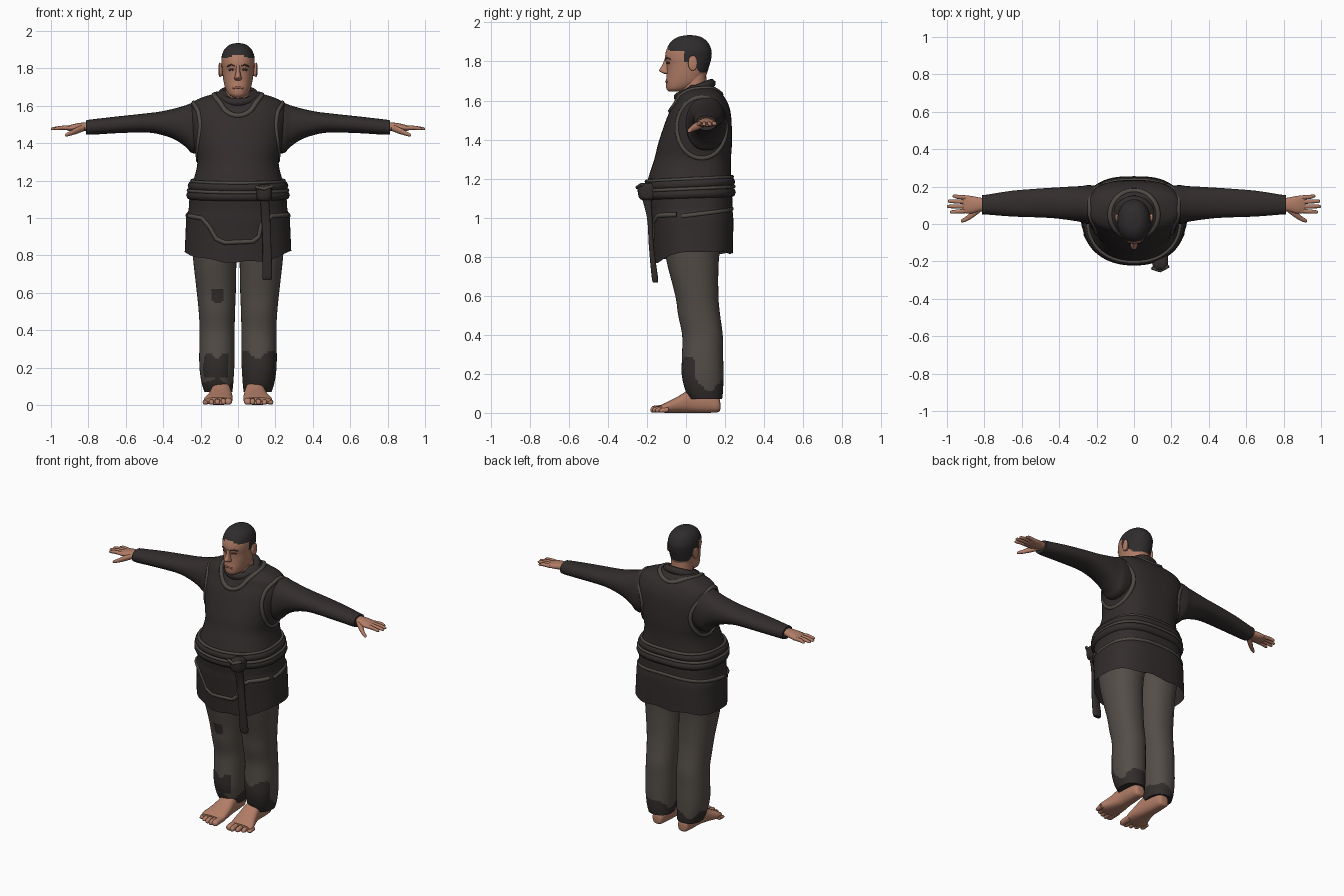
import bpy, math
from mathutils import Vector
from mathutils.bvhtree import BVHTree

if "Cube" in bpy.data.objects:
    bpy.data.objects.remove(bpy.data.objects["Cube"])

def material(name, r, g, b):
    m = bpy.data.materials.new(name)
    m.diffuse_color = (r, g, b, 1)
    m.use_nodes = True
    m.node_tree.nodes["Principled BSDF"].inputs["Base Color"].default_value = m.diffuse_color
    return m

CLOTH = material("dark cloth", .033, .026, .026)
TRIM = material("trim", .075, .067, .058)
PANTS = material("trousers cloth", .088, .075, .064)
PATCH = material("patch cloth", .032, .027, .025)
SKIN = material("skin", .44, .205, .135)
HAIR = material("hair", .028, .025, .025)
LIP = material("lips", .30, .11, .08)
EYE = material("eyes", .06, .035, .028)

AXIS = {'z': lambda p, a, b: (a, b, p), 'x': lambda p, a, b: (p, a, b), 'y': lambda p, a, b: (a, p, b)}

def spow(v, e):
    return math.copysign(abs(v) ** e, v)

def loft(name, axis, secs, mats, rule=None, seg=32, sub=4, n=2.2, nb=None, cap=True, mirror=False):
    """Skin superellipse sections (position, a_min, a_max, b_min, b_max), smoothed along the axis."""
    nb = nb or n
    P = [secs[0]] + list(secs) + [secs[-1]]
    rows = []
    for i in range(1, len(P) - 2):
        for k in range(sub):
            t = k / sub
            rows.append([.5 * (2*b + (c-a)*t + (2*a-5*b+4*c-d)*t*t + (3*b-a-3*c+d)*t**3)
                         for a, b, c, d in zip(P[i-1], P[i], P[i+1], P[i+2])])
    rows.append(list(secs[-1]))
    verts, faces = [], []
    for p, a0, a1, b0, b1 in rows:
        for j in range(seg):
            th = 2 * math.pi * j / seg
            e = 2 / (nb if math.sin(th) > 0 else n)
            a = (a0+a1)/2 + (a1-a0)/2 * spow(math.cos(th), e)
            b = (b0+b1)/2 + (b1-b0)/2 * spow(math.sin(th), e)
            verts.append(AXIS[axis](p, a, b))
    for i in range(len(rows) - 1):
        for j in range(seg):
            k = (j + 1) % seg
            faces.append((i*seg+j, i*seg+k, (i+1)*seg+k, (i+1)*seg+j))
    if cap:
        faces += [tuple(range(seg))[::-1], tuple(range(len(verts) - seg, len(verts)))]
    # keep normals outward whichever axis or direction is used
    if (axis == 'y') != (secs[0][0] > secs[-1][0]):
        faces = [f[::-1] for f in faces]
    me = bpy.data.meshes.new(name)
    me.from_pydata(verts, [], faces)
    for m in mats:
        me.materials.append(m)
    if rule:
        for f in me.polygons:
            f.material_index = rule(f.center)
    ob = bpy.data.objects.new(name, me)
    bpy.context.collection.objects.link(ob)
    if mirror:
        md = ob.modifiers.new("mirror", 'MIRROR')
        md.use_axis = (True, False, False)
    return ob

def strip(name, pts, radius, mat, closed=False):
    """Round cord along a path."""
    cu = bpy.data.curves.new(name, 'CURVE')
    cu.dimensions = '3D'
    cu.bevel_depth, cu.bevel_resolution, cu.use_fill_caps = radius, 2, True
    sp = cu.splines.new('POLY')
    sp.points.add(len(pts) - 1)
    for q, p in zip(sp.points, pts):
        q.co = (*p, 1)
    sp.use_cyclic_u = closed
    cu.materials.append(mat)
    ob = bpy.data.objects.new(name, cu)
    bpy.context.collection.objects.link(ob)

def tree(ob):
    return BVHTree.FromPolygons([v.co.copy() for v in ob.data.vertices], [tuple(f.vertices) for f in ob.data.polygons])

def cast(bvh, rays, lift=0):
    """Project rays (origin, direction) on a surface; lift moves back against the ray."""
    out = []
    for o, d in rays:
        d = Vector(d).normalized()
        hit = bvh.ray_cast(Vector(o), d)[0]
        if hit:
            out.append(hit - d * lift)
    return out

def dense(pts, k=6):
    return [Vector(a).lerp(Vector(b), i / k) for a, b in zip(pts, pts[1:]) for i in range(k)] + [Vector(pts[-1])]

def circle(n=64, a0=0, a1=2*math.pi):
    return [a0 + (a1 - a0) * i / n for i in range(n)]

# ---- tunic body
T = [(.80, .285, -.168, .24), (.92, .28, -.18, .242), (1.0, .277, -.19, .242), (1.04, .265, -.192, .238),
     (1.10, .260, -.20, .237), (1.17, .25, -.2, .233), (1.23, .23, -.185, .23), (1.30, .217, -.162, .23),
     (1.37, .23, -.145, .235), (1.45, .248, -.12, .235), (1.53, .26, -.09, .23), (1.58, .257, -.062, .217),
     (1.62, .238, -.043, .195), (1.645, .19, -.02, .17), (1.665, .125, 0, .15), (1.68, .085, .01, .13)]
tunic = loft("tunic", 'z', [(z, -w, w, f, b) for z, w, f, b in T], [CLOTH], seg=64, n=2.2, nb=2.8, cap=False)
for v in tunic.data.vertices:            # wavy hem, lower at the front
    t = max(0, (1.0 - v.co.z) / .2)
    v.co.z += t * (.02 - .058 * max(0, -v.co.y / .17) ** 1.5 + .006 * math.sin(31 * v.co.x))
body = tree(tunic)

def around(z, tilt, lift, angs):
    return cast(body, [((0, .02, z + tilt * math.sin(a)), (math.cos(a), math.sin(a), 0)) for a in angs], -lift)

# belt: two wraps, edge cords, knot and hanging end
strip("belt_upper", around(1.172, .012, -.006, circle()), .026, CLOTH, True)
strip("belt_lower", around(1.122, .008, -.006, circle()), .026, CLOTH, True)
strip("belt_top_edge", around(1.198, .012, .006, circle()), .009, TRIM, True)
strip("belt_middle_edge", around(1.148, .012, .012, circle()), .009, TRIM, True)
loft("belt_knot", 'z', [(1.09, .115, .165, -.225, -.17), (1.105, .10, .18, -.242, -.15),
     (1.16, .10, .182, -.248, -.15), (1.178, .12, .165, -.23, -.17)], [CLOTH], n=2.8)
loft("belt_end", 'z', [(.668, .14, .172, -.165, -.148), (.69, .13, .182, -.175, -.143), (.85, .132, .178, -.19, -.165),
     (1.0, .125, .172, -.2, -.172), (1.12, .118, .165, -.232, -.18)], [CLOTH], n=3.5)
strip("knot_cord", [(.095, -.235, 1.165), (.14, -.25, 1.155), (.185, -.225, 1.17)], .009, TRIM)

# tunic trims: neckline, armholes, pocket flap, back seam
strip("neckline_trim", cast(body, [((.128 * math.cos(a), .05 + .128 * math.sin(a), 3), (0, 0, -1)) for a in circle()], -.006),
      .014, TRIM, True)
for s, side in ((-1, "left"), (1, "right")):
    strip(side + "_armhole_trim", cast(body, [((s, .08 + .125 * math.cos(a), 1.46 + .155 * math.sin(a)), (-s, 0, 0))
          for a in circle()], -.006), .013, TRIM, True)
flap = [(-.26, 1.01), (-.19, .998), (-.15, .95), (-.115, .888), (-.07, .868), (.08, .875), (.11, .9), (.125, .97),
        (.18, 1.01), (.26, 1.015)]
strip("pocket_trim", cast(body, [((p.x, -1, p.y), (0, 1, 0)) for p in dense(flap)], -.005), .013, TRIM)
strip("back_seam", around(1.012, .034, -.005, circle(40, -.15, math.pi + .2)), .012, TRIM)
strip("collar", [(.09 * math.cos(a), .045 + .085 * math.sin(a), 1.653 + .035 * math.sin(a)) for a in circle(48)],
      .023, CLOTH, True)

# ---- sleeves
loft("sleeves", 'x', [(.17, .02, .2, 1.36, 1.61), (.24, .0, .208, 1.345, 1.615), (.28, .01, .203, 1.38, 1.602),
     (.34, .02, .2, 1.42, 1.585), (.42, .03, .195, 1.447, 1.568), (.5, .035, .19, 1.457, 1.558),
     (.65, .04, .178, 1.453, 1.542), (.78, .05, .158, 1.445, 1.527), (.812, .052, .155, 1.447, 1.522)],
     [CLOTH], mirror=True)

# ---- hands
loft("palms", 'x', [(.79, .07, .137, 1.465, 1.512), (.83, .066, .142, 1.466, 1.51), (.87, .056, .15, 1.464, 1.504),
     (.905, .058, .152, 1.466, 1.494), (.918, .065, .147, 1.47, 1.488)], [SKIN], seg=24, mirror=True)
for i, (y, tip, drift) in enumerate(((.07, .985, -.006), (.094, 1.0, 0), (.118, .995, .004), (.141, .97, .008))):
    secs = [(.89, y, .012, 1.481, .011), (.94, y + drift * .5, .011, 1.482, .011),
            (tip - .01, y + drift, .009, 1.477, .008), (tip, y + drift, .004, 1.476, .003)]
    loft("finger_%d" % (i + 1), 'x', [(x, c - r, c + r, z - h, z + h) for x, c, r, z, h in secs], [SKIN],
         seg=12, mirror=True)
loft("thumb", 'x', [(.82, .065, .105, 1.465, 1.5), (.86, .035, .075, 1.45, 1.486), (.895, .015, .043, 1.44, 1.466),
     (.918, .008, .028, 1.435, 1.453), (.925, .012, .02, 1.438, 1.445)], [SKIN], seg=14, mirror=True)

# ---- trousers with worn patches
LEG = [(.92, .0, .25, -.12, .19), (.78, .008, .24, -.10, .168), (.6, .012, .22, -.055, .166), (.5, .016, .21, -.04, .175),
       (.4, .018, .205, -.02, .188), (.3, .018, .207, -.02, .19), (.2, .02, .206, -.022, .192),
       (.12, .025, .195, -.005, .19), (.07, .03, .18, .018, .185)]

def left_patch(c):
    knee = c.y < .05 and ((c.x + .11) / .037) ** 2 + ((c.z - .585) / .04) ** 2 < 1
    shin = c.y < .06 and -.185 < c.x < -.055 and .15 < c.z < .265 + .015 * math.sin(70 * c.x)
    return int(knee or shin or c.z < .125 + .02 * math.sin(40 * c.x + 25 * c.y))

def right_patch(c):
    top = .27 + .02 * math.sin(45 * c.x) if c.y < .045 else .14 + .03 * math.sin(40 * c.y)
    return int(c.z < top)

loft("right_trouser_leg", 'z', LEG, [PANTS, PATCH], right_patch, seg=56, sub=8)
loft("left_trouser_leg", 'z', [(z, -b, -a, c, d) for z, a, b, c, d in LEG], [PANTS, PATCH], left_patch, seg=56, sub=8)

# ---- feet and toes
loft("feet", 'y', [(.176, .08, .105, .02, .05), (.165, .058, .128, .004, .08), (.10, .045, .138, 0, .125),
     (.03, .038, .142, 0, .125), (-.04, .03, .16, 0, .085), (-.10, .03, .182, 0, .055), (-.128, .038, .175, .003, .04)],
     [SKIN], n=2.5, mirror=True)
for i in range(5):
    x, r, tip = .052 + .032 * i - (.006 if i else 0) , (.021 if i == 0 else .0145), -.182 + (.003, .0, .01, .024, .042)[i]
    h = .042 - .003 * i
    loft("toe_%d" % (i + 1), 'y', [(-.09, x - r, x + r, .004, h), (tip + .02, x - r, x + r, .001, h - .004),
         (tip + .004, x - r * .75, x + r * .75, .004, h - .012), (tip, x - r * .3, x + r * .3, .01, h - .02)],
         [SKIN], seg=14, mirror=True)

# ---- head with close-cropped hair
def hairline(c):
    if c.y < -.012:
        line = 1.862 - .15 * max(0, .05 - abs(abs(c.x) - .07)) + .01 * (abs(c.x) < .03)
    elif c.y < .02:
        line = 1.80
    else:
        line = max(1.742, 1.80 - (c.y - .02) * 1.1)
    return int(c.z > line)

H = [(1.645, .028, -.088, -.02), (1.66, .05, -.1, .03), (1.69, .067, -.103, .085), (1.73, .077, -.099, .104),
     (1.78, .084, -.099, .12), (1.82, .088, -.107, .13), (1.86, .088, -.1, .13), (1.90, .073, -.078, .11),
     (1.926, .044, -.04, .075), (1.935, .008, .01, .03)]
head = loft("head", 'z', [(z, -w, w, f, b) for z, w, f, b in H], [SKIN, HAIR], hairline, seg=72, sub=7, n=2.1)
loft("neck", 'z', [(1.58, -.076, .076, -.03, .125), (1.66, -.068, .068, -.028, .108), (1.74, -.064, .064, -.01, .103)], [SKIN])
loft("nose", 'z', [(1.735, -.012, .012, -.108, -.08), (1.743, -.021, .021, -.125, -.07), (1.755, -.018, .018, -.138, -.07),
     (1.78, -.012, .012, -.122, -.07), (1.815, -.01, .01, -.109, -.08)], [SKIN], seg=20)
loft("ears", 'x', [(.078, .018, .045, 1.765, 1.815), (.09, .012, .052, 1.756, 1.825), (.099, .012, .058, 1.754, 1.83),
     (.103, .022, .05, 1.765, 1.82)], [SKIN], seg=20, mirror=True)
face = tree(head)

def front(pts):
    return cast(face, [((p.x, -1, p.y), (0, 1, 0)) for p in dense(pts, 4)], -.002)

strip("mouth", front([(-.027, 1.694), (0, 1.698), (.027, 1.694)]), .006, LIP)
for s, side in ((-1, "left"), (1, "right")):
    strip(side + "_eye", front([(s * .021, 1.792), (s * .034, 1.796), (s * .047, 1.791)]), .0055, EYE)
    strip(side + "_eyebrow", front([(s * .016, 1.812), (s * .036, 1.819), (s * .057, 1.811)]), .0045, EYE)

# ---- cords become meshes, everything smooth except sharp edges
bpy.ops.object.select_all(action='SELECT')
bpy.context.view_layer.objects.active = tunic
bpy.ops.object.convert(target='MESH')
bpy.ops.object.shade_smooth_by_angle(angle=math.radians(50))
